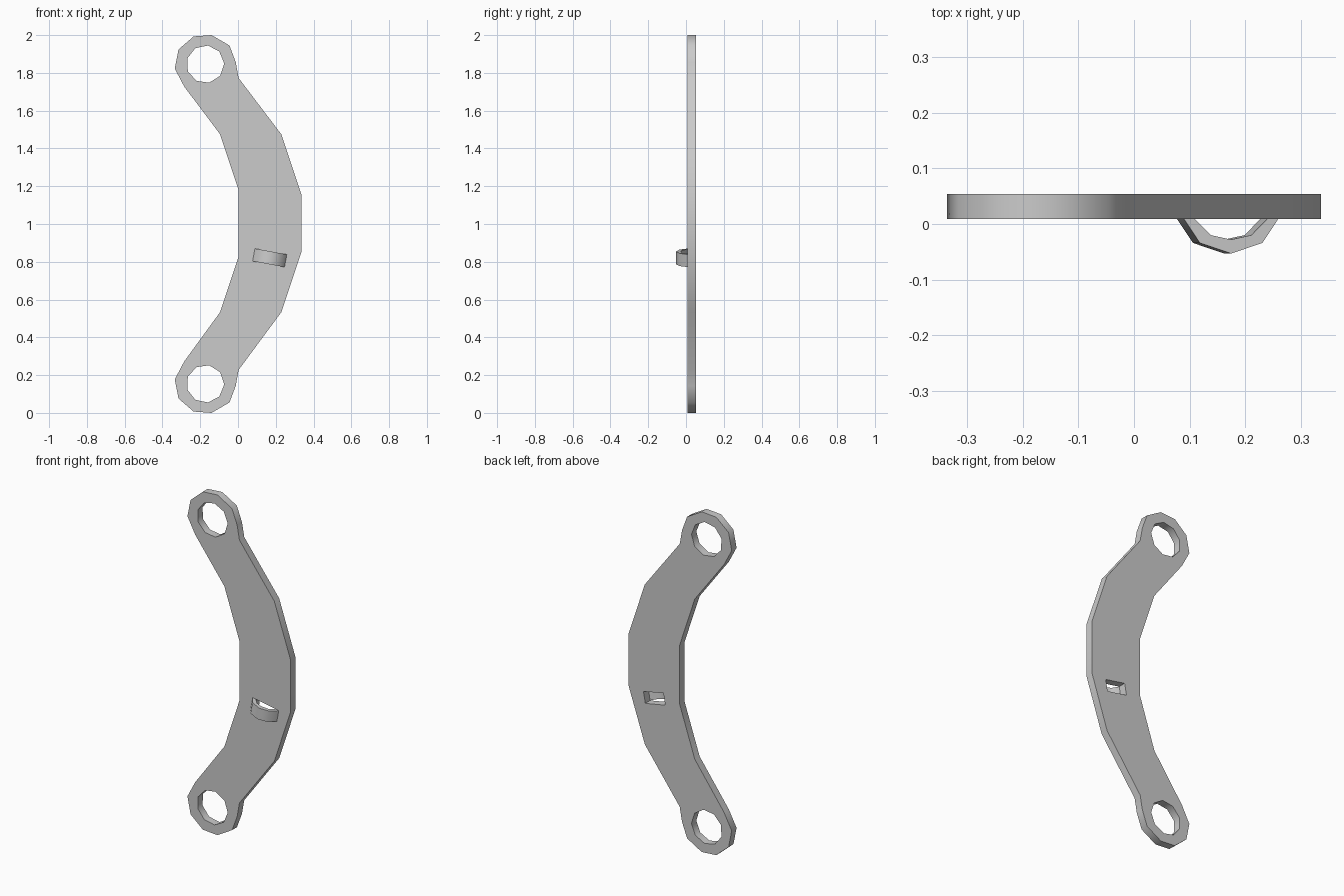
import bpy, bmesh
from math import sin, cos, pi, radians
from mathutils import Matrix, Vector

if "Cube" in bpy.data.objects:
    bpy.data.objects.remove(bpy.data.objects["Cube"])

TILT = radians(-10.5)
LOOP_POS = (0.168, 0.821)


def finish(obj):
    bpy.ops.object.select_all(action='DESELECT')
    obj.select_set(True)
    bpy.context.view_layer.objects.active = obj
    bpy.ops.object.shade_smooth_by_angle(angle=radians(45))


def hole(cx, cz, r, n, phase):
    return [(cx + r * cos(phase + 2 * pi * i / n), cz + r * sin(phase + 2 * pi * i / n))
            for i in range(n)]


# Upper half of the curved plate, from the inner edge round the eye to the outer edge
body_in = [(0.003, 1.179), (-0.095, 1.475)]
eye = [(-0.285, 1.728), (-0.335, 1.823), (-0.315, 1.924), (-0.235, 1.993), (-0.14, 2.0),
       (-0.045, 1.945), (-0.012, 1.857), (0.003, 1.773)]
body_out = [(0.23, 1.474), (0.335, 1.159)]
upper = body_in + eye + body_out
lower = ([(x, 2.008 - z) for x, z in body_in] + [(x, 2 - z) for x, z in eye]
         + [(x, 2.008 - z) for x, z in body_out])
outline = upper + lower[::-1]

# Holes: two nine-sided eyes and the tilted slot behind the loop
top_eye = hole(-0.173, 1.846, 0.1, 9, radians(82))
bottom_eye = [(x, 2 - z) for x, z in top_eye]
slot = []
for s, h in ((-1, -1), (1, -1), (1, 1), (-1, 1)):
    v = Matrix.Rotation(TILT, 2) @ Vector((s * 0.066, h * 0.034))
    slot.append((LOOP_POS[0] + v.x, LOOP_POS[1] + v.y))

# Plate: filled flat curve with thickness
cu = bpy.data.curves.new("curved_plate", 'CURVE')
cu.dimensions = '2D'
cu.fill_mode = 'BOTH'
cu.extrude = 0.0225
for pts in (outline, top_eye, bottom_eye, slot):
    sp = cu.splines.new('POLY')
    sp.points.add(len(pts) - 1)
    for p, (x, z) in zip(sp.points, pts):
        p.co = (x, z, 0, 1)
    sp.use_cyclic_u = True
plate = bpy.data.objects.new("curved_plate", cu)
bpy.context.collection.objects.link(plate)
plate.rotation_euler = (pi / 2, 0, 0)
plate.location = (0, 0.0315, 0)
plate.select_set(True)
bpy.context.view_layer.objects.active = plate
bpy.ops.object.convert(target='MESH')
plate = bpy.context.view_layer.objects.active
bm = bmesh.new()
bm.from_mesh(plate.data)
bmesh.ops.remove_doubles(bm, verts=bm.verts, dist=0.0005)
bmesh.ops.recalc_face_normals(bm, faces=bm.faces)
bm.to_mesh(plate.data)
bm.free()
finish(plate)

# Strap loop: bowed band standing out of the front
outer = [(-0.086, 0.009), (-0.057, -0.034), (0, -0.053), (0.057, -0.034), (0.086, 0.009)]
inner = [(-0.066, 0.009), (-0.037, -0.02), (0, -0.028), (0.037, -0.02), (0.066, 0.009)]
bm = bmesh.new()
rings = []
for o, i in zip(outer, inner):
    rings.append([bm.verts.new((p[0], p[1], h)) for p, h in
                  ((o, -0.034), (o, 0.034), (i, 0.034), (i, -0.034))])
for a, b in zip(rings, rings[1:]):
    for k in range(4):
        bm.faces.new((a[k], a[(k + 1) % 4], b[(k + 1) % 4], b[k]))
bm.faces.new(rings[0])
bm.faces.new(rings[-1][::-1])
bmesh.ops.recalc_face_normals(bm, faces=bm.faces)
me = bpy.data.meshes.new("strap_loop")
bm.to_mesh(me)
bm.free()
loop = bpy.data.objects.new("strap_loop", me)
bpy.context.collection.objects.link(loop)
loop.location = (LOOP_POS[0], 0, LOOP_POS[1])
loop.rotation_euler = (0, -TILT, 0)
finish(loop)
